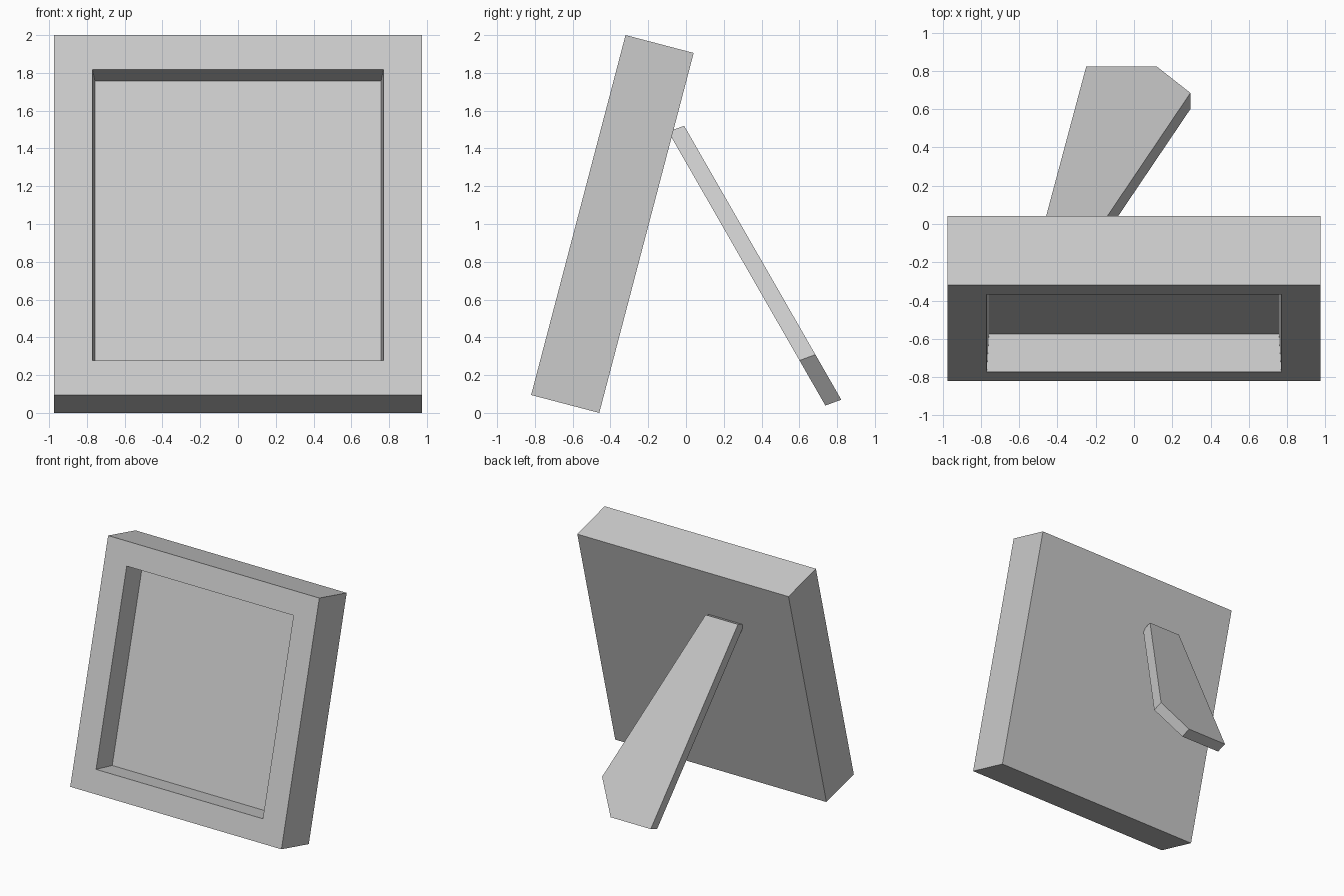
import bpy, bmesh
from math import radians, sin, cos
from mathutils import Matrix, Vector

if "Cube" in bpy.data.objects:
    bpy.data.objects.remove(bpy.data.objects["Cube"])


def loft(name, rings):
    """Closed solid through a series of equal-length point rings."""
    bm = bmesh.new()
    loops = [[bm.verts.new(p) for p in ring] for ring in rings]
    for a, b in zip(loops, loops[1:]):
        n = len(a)
        for i in range(n):
            j = (i + 1) % n
            bm.faces.new((a[i], a[j], b[j], b[i]))
    bm.faces.new(loops[0])
    bm.faces.new(loops[-1])
    bmesh.ops.recalc_face_normals(bm, faces=bm.faces)
    mesh = bpy.data.meshes.new(name)
    bm.to_mesh(mesh)
    bm.free()
    obj = bpy.data.objects.new(name, mesh)
    bpy.context.collection.objects.link(obj)
    return obj


# Picture frame: back, front rim, opening and slightly tapered recess
TILT = radians(14.7)
WIDTH, HEIGHT, DEPTH = 1.95, 1.97, 0.373


def rect(margin_x, margin_z, y):
    x = WIDTH / 2 - margin_x
    return [(-x, y, margin_z), (x, y, margin_z),
            (x, y, HEIGHT - margin_z), (-x, y, HEIGHT - margin_z)]


frame = loft("picture_frame", [
    rect(0, 0, DEPTH),
    rect(0, 0, 0),
    rect(0.205, 0.188, 0),
    rect(0.217, 0.20, 0.2),
])
frame.data.transform(Matrix.Translation((0, -0.82, DEPTH * sin(TILT)))
                     @ Matrix.Rotation(-TILT, 4, 'X'))

# Easel leg: sloping board with a clipped foot, its top set into the frame back
outline = [(-0.473, -0.01), (-0.174, -0.01), (0.295, 0.685),
           (0.12, 0.822), (-0.25, 0.822)]
outer = [Vector((x, y, 1.52 - (y + 0.01) * 1.743)) for x, y in outline]
inner = [p + Vector((0, -0.084, -0.031)) for p in outer]
loft("easel_leg", [outer, inner])
